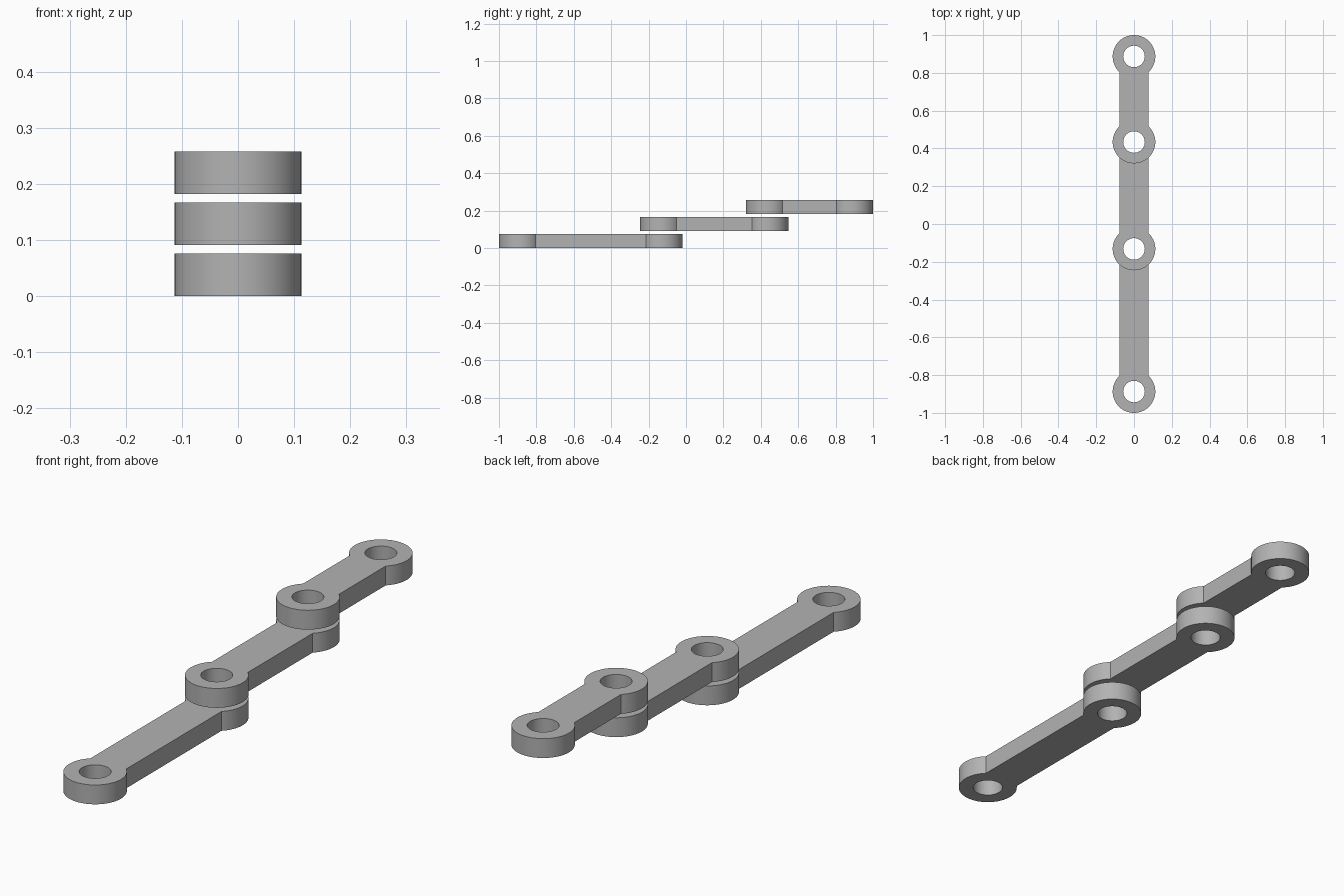
import bpy, bmesh
from math import asin, cos, sin, pi, radians

cube = bpy.data.objects.get("Cube")
if cube:
    bpy.data.objects.remove(cube, do_unlink=True)

R, HOLE, HALF_W, THICK = 0.113, 0.057, 0.078, 0.076

grey = bpy.data.materials.new("grey metal")
grey.use_nodes = True
colour = (0.45, 0.45, 0.45, 1)
grey.diffuse_color = colour
grey.node_tree.nodes["Principled BSDF"].inputs["Base Color"].default_value = colour


def arc(y, r, start, end, steps):
    return [(r * cos(start + (end - start) * i / steps),
             y + r * sin(start + (end - start) * i / steps)) for i in range(steps + 1)]


def link(name, y0, y1, z):
    """Flat bar with a pierced round eye at each end."""
    bm = bmesh.new()
    edges = []

    def loop(points):
        vs = [bm.verts.new((x, y, z)) for x, y in points]
        edges.extend(bm.edges.new((a, b)) for a, b in zip(vs, vs[1:] + vs[:1]))

    # Outline: two eye arcs joined by the straight bar sides
    neck = pi / 2 - asin(HALF_W / R)
    loop(arc(y1, R, -neck, pi + neck, 56) + arc(y0, R, pi - neck, 2 * pi + neck, 56))
    # Pin holes
    for y in (y0, y1):
        loop(arc(y, HOLE, 0, 2 * pi, 48)[:-1])

    # Fill around the holes, then give the plate its thickness
    bmesh.ops.triangle_fill(bm, edges=edges, use_beauty=True, normal=(0, 0, 1))
    ext = bmesh.ops.extrude_face_region(bm, geom=bm.faces[:], use_keep_orig=True)
    top = [v for v in ext["geom"] if isinstance(v, bmesh.types.BMVert)]
    bmesh.ops.translate(bm, verts=top, vec=(0, 0, THICK))
    bmesh.ops.recalc_face_normals(bm, faces=bm.faces[:])

    mesh = bpy.data.meshes.new(name)
    bm.to_mesh(mesh)
    bm.free()
    mesh.materials.append(grey)
    obj = bpy.data.objects.new(name, mesh)
    bpy.context.collection.objects.link(obj)
    bpy.ops.object.select_all(action="DESELECT")
    obj.select_set(True)
    bpy.context.view_layer.objects.active = obj
    bpy.ops.object.shade_smooth_by_angle(angle=radians(30))


# Three links, each stepping up over the previous one at a shared pin axis
link("lower_long_link", -0.887, -0.132, 0)
link("middle_link", -0.132, 0.434, 0.091)
link("upper_short_link", 0.434, 0.887, 0.182)
